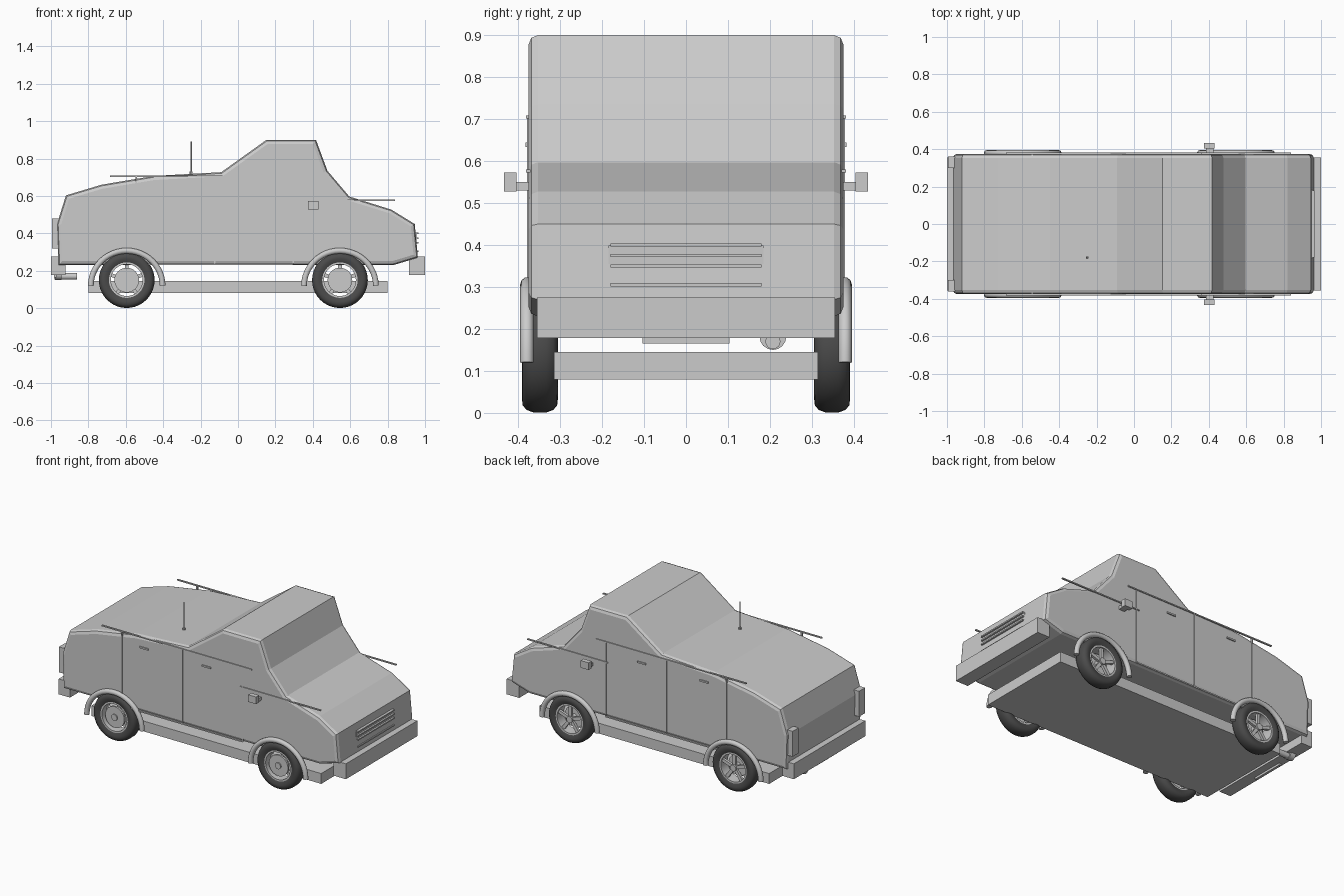
import bpy, bmesh
from math import pi, sin, cos
from mathutils import Matrix, Vector

if "Cube" in bpy.data.objects:
    bpy.data.objects.remove(bpy.data.objects["Cube"])


def finish(bm, name, smooth=False):
    bmesh.ops.recalc_face_normals(bm, faces=bm.faces)
    me = bpy.data.meshes.new(name)
    bm.to_mesh(me)
    bm.free()
    ob = bpy.data.objects.new(name, me)
    bpy.context.collection.objects.link(ob)
    if smooth:
        bpy.context.view_layer.objects.active = ob
        ob.select_set(True)
        bpy.ops.object.shade_smooth_by_angle(angle=0.6)
        ob.select_set(False)
    return ob


def box(name, x, y, z):
    """Box from three (min, max) ranges."""
    bm = bmesh.new()
    size = [b - a for a, b in (x, y, z)]
    mid = Vector([(a + b) / 2 for a, b in (x, y, z)])
    bmesh.ops.create_cube(bm, size=1,
                          matrix=Matrix.Translation(mid) @ Matrix.Diagonal((*size, 1)))
    return finish(bm, name)


def both(name, x, y, z):
    """Box repeated on both sides of the car."""
    box(name + "_left", x, y, z)
    box(name + "_right", x, (-y[1], -y[0]), z)


def rod(name, center, r, depth, axis='Z', segs=16):
    bm = bmesh.new()
    rot = {'X': Matrix.Rotation(pi / 2, 4, 'Y'), 'Y': Matrix.Rotation(pi / 2, 4, 'X'),
           'Z': Matrix.Identity(4)}[axis]
    bmesh.ops.create_cone(bm, cap_ends=True, segments=segs, radius1=r, radius2=r,
                          depth=depth, matrix=Matrix.Translation(center) @ rot)
    return finish(bm, name, True)


def lathe(name, profile, center, segs=40):
    """Closed (radius, y) profile spun about the y axis."""
    bm = bmesh.new()
    rings = [[bm.verts.new((center[0] + r * cos(2 * pi * i / segs), center[1] + y,
                            center[2] + r * sin(2 * pi * i / segs))) for r, y in profile]
             for i in range(segs)]
    n = len(profile)
    for i in range(segs):
        a, b = rings[i], rings[(i + 1) % segs]
        for j in range(n):
            bm.faces.new((a[j], a[(j + 1) % n], b[(j + 1) % n], b[j]))
    return finish(bm, name, True)


# body shell: side profile extruded across, rims of both sides bevelled
profile = [(-0.96, 0.23), (-0.968, 0.45), (-0.92, 0.603), (-0.73, 0.66), (-0.45, 0.707),
           (-0.09, 0.727), (0.152, 0.90), (0.417, 0.90), (0.478, 0.735), (0.595, 0.597),
           (0.82, 0.527), (0.945, 0.45), (0.962, 0.27), (0.83, 0.23)]
bm = bmesh.new()
face = bm.faces.new([bm.verts.new((x, -0.375, z)) for x, z in profile])
ext = bmesh.ops.extrude_face_region(bm, geom=[face], use_keep_orig=True)
bmesh.ops.translate(bm, vec=(0, 0.75, 0),
                    verts=[v for v in ext["geom"] if isinstance(v, bmesh.types.BMVert)])
bmesh.ops.recalc_face_normals(bm, faces=bm.faces)
rim = [e for e in bm.edges if abs(e.verts[0].co.y - e.verts[1].co.y) < 0.01]
bmesh.ops.bevel(bm, geom=rim, offset=0.022, segments=2, profile=0.5, affect='EDGES')
finish(bm, "body")

# chassis and bumpers
box("chassis", (-0.8, 0.8), (-0.315, 0.315), (0.08, 0.145))
box("front_bumper", (0.913, 1.0), (-0.355, 0.355), (0.178, 0.275))
box("rear_bumper", (-1.0, -0.922), (-0.355, 0.355), (0.178, 0.275))
box("rear_plate", (-0.985, -0.97), (-0.104, 0.104), (0.165, 0.22))
rod("exhaust_pipe", (-0.92, 0.207, 0.17), 0.018, 0.12, 'X')
rod("exhaust_tip", (-0.962, 0.207, 0.182), 0.032, 0.035, 'X')

# grille and tail lights
box("grille", (0.92, 0.954), (-0.185, 0.185), (0.30, 0.399))
for i, z in enumerate((0.305, 0.35, 0.375, 0.4)):
    box(f"grille_slat_{i}", (0.93, 0.965), (-0.18, 0.18), (z - 0.004, z + 0.004))
both("tail_light", (-0.995, -0.955), (0.30, 0.36), (0.32, 0.48))

# door seams, trim, handles, mirrors
for i, x in enumerate((-0.545, -0.125, 0.295)):
    both(f"door_seam_{i}", (x - 0.004, x + 0.004), (0.368, 0.379), (0.235, 0.703))
both("sill_trim", (-0.545, 0.295), (0.368, 0.379), (0.231, 0.239))
both("beltline_trim", (-0.685, 0.36), (0.371, 0.381), (0.701, 0.708))
both("hood_trim", (0.28, 0.84), (0.371, 0.381), (0.573, 0.580))
for i, x in enumerate((-0.39, 0.045)):
    both(f"door_handle_{i}", (x - 0.03, x + 0.03), (0.37, 0.382), (0.634, 0.644))
both("mirror", (0.375, 0.43), (0.404, 0.434), (0.528, 0.573))
both("mirror_arm", (0.385, 0.425), (0.36, 0.413), (0.53, 0.55))

# antenna
rod("antenna", (-0.25, -0.18, 0.80), 0.004, 0.18, segs=8)
rod("antenna_base", (-0.25, -0.18, 0.72), 0.008, 0.02, segs=8)

# wheels and fender arches
tyre = [(0.095, -0.034), (0.115, -0.043), (0.132, -0.041), (0.143, -0.032), (0.149, -0.015),
        (0.149, 0.015), (0.143, 0.032), (0.132, 0.041), (0.115, 0.043), (0.095, 0.034)]
rim_ring = [(0.085, -0.034), (0.097, -0.034), (0.097, 0.034), (0.085, 0.034)]
dark = bpy.data.materials.new("rubber")
dark.diffuse_color = (0.07, 0.07, 0.07, 1)
dark.use_nodes = True
dark.node_tree.nodes["Principled BSDF"].inputs["Base Color"].default_value = dark.diffuse_color
for end, x in (("rear", -0.595), ("front", 0.545)):
    for side, s in (("left", 1), ("right", -1)):
        tag = f"{end}_{side}"
        c = Vector((x, s * 0.348, 0.15))
        lathe(f"tyre_{tag}", tyre, c).data.materials.append(dark)
        lathe(f"rim_{tag}", rim_ring, c)
        rod(f"brake_disc_{tag}", c + Vector((0, -0.022, 0)), 0.066, 0.012, 'Y', 32)
        rod(f"hub_{tag}", c, 0.02, 0.07, 'Y')
        # five spokes
        bm = bmesh.new()
        for k in range(5):
            m = (Matrix.Translation(c + Vector((0, 0.018, 0)))
                 @ Matrix.Rotation(2 * pi * k / 5, 4, 'Y')
                 @ Matrix.Translation((0, 0, 0.047)) @ Matrix.Diagonal((0.02, 0.016, 0.085, 1)))
            bmesh.ops.create_cube(bm, size=1, matrix=m)
        finish(bm, f"spokes_{tag}")
        # half-round arch tube
        cu = bpy.data.curves.new(f"fender_arch_{tag}", 'CURVE')
        cu.dimensions = '3D'
        cu.bevel_depth = 0.016
        cu.bevel_resolution = 3
        cu.use_fill_caps = True
        sp = cu.splines.new('POLY')
        sp.points.add(24)
        for k, p in enumerate(sp.points):
            a = pi * k / 24
            p.co = (x + 0.192 * cos(a), s * 0.379, 0.12 + 0.187 * sin(a), 1)
        bpy.context.collection.objects.link(bpy.data.objects.new(cu.name, cu))
